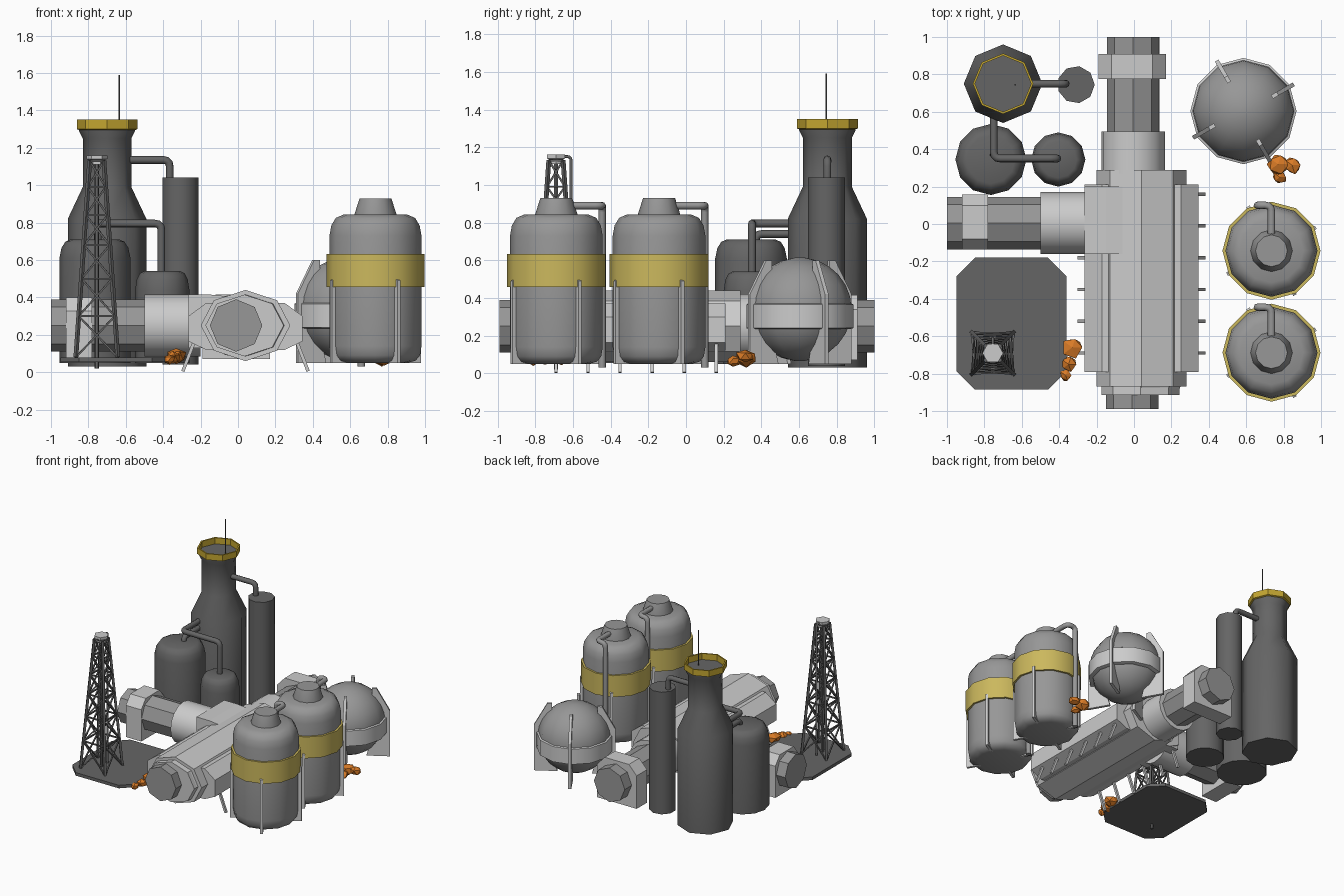
import bpy, bmesh, math, random
from math import radians, sin, cos, pi
from mathutils import Vector, Matrix

if "Cube" in bpy.data.objects:
    bpy.data.objects.remove(bpy.data.objects["Cube"])
random.seed(4)


def material(name, colour):
    m = bpy.data.materials.new(name)
    m.use_nodes = True
    m.diffuse_color = (*colour, 1)
    node = next(n for n in m.node_tree.nodes if n.type == "BSDF_PRINCIPLED")
    node.inputs["Base Color"].default_value = (*colour, 1)
    return m


DARK = material("dark grey", (.13, .13, .13))
MID = material("mid grey", (.31, .31, .31))
LIGHT = material("light grey", (.6, .6, .6))
YELLOW = material("pale yellow", (.6, .48, .11))
GOLD = material("deep yellow", (.55, .38, .03))
ORANGE = material("orange", (.7, .2, .02))


def finish(name, bm, mat, angle=0):
    bmesh.ops.recalc_face_normals(bm, faces=bm.faces)
    me = bpy.data.meshes.new(name)
    bm.to_mesh(me)
    bm.free()
    me.materials.append(mat)
    if angle:
        me.shade_smooth()
        me.set_sharp_from_angle(angle=radians(angle))
    ob = bpy.data.objects.new(name, me)
    bpy.context.collection.objects.link(ob)
    return ob


def lathe(name, profile, centre, mat, sides=8, axis="Z", angle=50, stretch=1, closed=False):
    """Turn (radius, height) points round an axis through centre."""
    turn = {"Z": Matrix(), "Y": Matrix.Rotation(-pi / 2, 4, "X"),
            "X": Matrix.Rotation(pi / 2, 4, "Y")}[axis]
    bm = bmesh.new()
    rings = []
    for r, h in profile:
        rings.append([bm.verts.new((r * cos(2 * pi * i / sides) * stretch,
                                    r * sin(2 * pi * i / sides), h)) for i in range(sides)])
    pairs = list(zip(rings, rings[1:]))
    if closed:
        pairs.append((rings[-1], rings[0]))
    else:
        bm.faces.new(rings[0])
        bm.faces.new(rings[-1])
    for a, b in pairs:
        for i in range(sides):
            j = (i + 1) % sides
            bm.faces.new((a[i], a[j], b[j], b[i]))
    bm.transform(Matrix.Translation(centre) @ turn)
    return finish(name, bm, mat, angle)


def prism(name, points, depth, matrix, mat):
    """Extrude a flat outline by depth along local z, then place it."""
    bm = bmesh.new()
    face = bm.faces.new([bm.verts.new((x, y, 0)) for x, y in points])
    new = bmesh.ops.extrude_face_region(bm, geom=[face])["geom"]
    bmesh.ops.translate(bm, vec=(0, 0, depth), verts=[v for v in new if isinstance(v, bmesh.types.BMVert)])
    bm.transform(matrix)
    return finish(name, bm, mat)


def upright(x, y, heading=0):
    """Local x goes outward along heading, local y goes up."""
    return Matrix.Translation((x, y, 0)) @ Matrix.Rotation(heading, 4, "Z") @ Matrix.Rotation(pi / 2, 4, "X")


def pipe(name, path, radius, mat, bend=.035):
    """Round tube with softened corners."""
    p = [Vector(v) for v in path]
    pts = [p[0]]
    for a, b, c in zip(p, p[1:], p[2:]):
        s, e = b + (a - b).normalized() * bend, b + (c - b).normalized() * bend
        pts += [s.lerp(b, t).lerp(b.lerp(e, t), t) for t in (0, .33, .67, 1)]
    pts.append(p[-1])
    bm = bmesh.new()
    rings = []
    side = None
    for i, v in enumerate(pts):
        d = (pts[min(i + 1, len(pts) - 1)] - pts[max(i - 1, 0)]).normalized()
        side = d.orthogonal() if side is None else side - d * side.dot(d)
        side.normalize()
        up = d.cross(side)
        rings.append([bm.verts.new(v + radius * (side * cos(k * pi / 4) + up * sin(k * pi / 4))) for k in range(8)])
    for a, b in zip(rings, rings[1:]):
        for k in range(8):
            bm.faces.new((a[k], a[k - 1], b[k - 1], b[k]))
    bm.faces.new(rings[0])
    bm.faces.new(rings[-1])
    return finish(name, bm, mat, 50)


def struts(name, ends, width, mat):
    """Many straight square bars in one object."""
    bm = bmesh.new()
    for a, b in ends:
        a, b = Vector(a), Vector(b)
        d = b - a
        m = Matrix.Translation((a + b) / 2) @ d.to_track_quat("Z", "Y").to_matrix().to_4x4()
        bmesh.ops.create_cube(bm, size=1, matrix=m @ Matrix.Diagonal((width, width, d.length, 1)))
    return finish(name, bm, mat)


# Refinery tower with rim and aerial
TX, TY = -.7, .75
lathe("tower", [(.21, .03), (.21, .82), (.13, .99), (.13, 1.25), (.15, 1.29), (.15, 1.3)], (TX, TY, 0), DARK)
lathe("tower_rim", [(.15, 1.295), (.162, 1.3), (.162, 1.35), (.15, 1.35)], (TX, TY, 0), GOLD, angle=0, closed=True)
lathe("aerial", [(.005, 1.28), (.005, 1.59)], (-.635, .745, 0), DARK, 6)
lathe("column", [(.1, .04), (.1, 1.04)], (-.31, .745, 0), DARK, 9)


def dome_tank(name, r, top, centre):
    lathe(name, [(r, .05), (r, top - .1), (r * .94, top - .045), (r * .83, top - .012), (r * .68, top)],
          centre, DARK, 12)


dome_tank("large_side_tank", .19, .71, (-.765, .345, 0))
dome_tank("small_side_tank", .145, .54, (-.405, .345, 0))
pipe("column_pipe", [(-.65, .75, 1.135), (-.365, .75, 1.135), (-.365, .75, 1.02)], .021, DARK)
pipe("small_tank_pipe", [(-.75, .6, .795), (-.75, .35, .795), (-.41, .35, .795), (-.41, .35, .5)], .021, DARK)
pipe("large_tank_pipe", [(-.75, .6, .74), (-.75, .37, .74), (-.75, .37, .68)], .021, DARK)

# Main hall, side bays and legs
HX, HZ = .04, .25
lathe("main_hall", [(.155, -.91), (.165, -.87), (.19, -.87), (.19, .29)], (HX, 0, HZ), LIGHT, axis="Y",
      angle=0, stretch=1.26)
lathe("hall_front_flange", [(.165, -.915), (.165, -.86)], (HX - .005, 0, HZ), LIGHT, axis="Y", angle=0, stretch=1.27)
half = [(.21, .37), (.305, .3), (.305, .165), (.21, .12)]
bay = half + [(-x, z) for x, z in reversed(half)]
prism("side_bays", bay, 1.0, upright(HX, .21), LIGHT)
prism("junction_block", [(-.265, .13), (-.265, .415), (-.15, .415), (0, .4), (0, .13)], .36, upright(0, .2), LIGHT)
legs = [((HX + s * .275, y, .16), (HX + s * .335, y, .005))
        for s in (-1, 1) for y in [-.69 + .17 * i for i in range(6)]]
struts("hall_legs", legs, .018, LIGHT)

# Connecting tubes with collars
TUBE = .14
lathe("front_port", [(TUBE, -.99), (TUBE, -.9)], (-.01, 0, HZ), MID, axis="Y", angle=0)
lathe("rear_tube", [(TUBE, .28), (TUBE, 1)], (-.005, 0, HZ), MID, axis="Y", angle=0)
lathe("rear_sleeve", [(.17, .27), (.17, .495)], (-.005, 0, HZ), LIGHT, 16, "Y")
lathe("left_side_tube", [(TUBE, -1), (TUBE, -.2)], (0, .005, HZ), MID, axis="X", angle=0)
lathe("left_side_sleeve", [(.165, -.5), (.165, -.2)], (0, .005, HZ), LIGHT, 16, "X")
collar = [(-.18, .07), (.18, .07), (.18, .34), (.11, .415), (-.11, .415), (-.18, .34)]
prism("rear_collar", collar, .135, upright(-.01, .91), LIGHT)
prism("side_collar", [(x * .82, z * .96) for x, z in collar], .14, upright(-.92, .01, pi / 2), LIGHT)

# Sphere tank with equator band and four plate fins
SX, SY, SZ = .585, .604, .34
ball = [(.275 * cos(radians(a)), .275 * sin(radians(a))) for a in range(-84, 85, 14)]
lathe("sphere_tank", ball, (SX, SY, SZ), MID, 12)
lathe("sphere_band", [(.268, -.105), (.284, -.1), (.284, .025), (.276, .03)], (SX, SY, SZ), LIGHT, 12)
for k in range(4):
    prism(f"sphere_fin_{k + 1}", [(.13, .05), (.305, .05), (.305, .42), (.205, .6), (.17, .6), (.17, .2)],
          .022, upright(SX, SY, radians(30 + 90 * k)), LIGHT)

# Two storage tanks with bands, fins and drain pipes
for label, y in (("rear", -.143), ("front", -.688)):
    c = (.735, y, 0)
    lathe(label + "_storage_tank", [(.17, .05), (.215, .062), (.238, .09), (.246, .14), (.246, .73), (.236, .785),
                                    (.212, .825), (.17, .843)], c, MID, 12)
    lathe(label + "_tank_band", [(.244, .457), (.262, .457), (.262, .632), (.244, .632)], c, YELLOW, 12, closed=True)
    lathe(label + "_tank_cap", [(.112, .83), (.112, .845), (.085, .93)], c, MID, 12)
    for k in range(4):
        prism(f"{label}_tank_fin_{k + 1}", [(.16, .05), (.268, .05), (.268, .49), (.23, .51), (.16, .4)],
              .02, upright(.735, y, radians(30 + 90 * k)), LIGHT)
    e = y + .243
    pipe(label + "_tank_pipe", [(.735, y, .89), (.735, e, .89), (.66, e, .89), (.66, e, .03)], .02, MID)

# Drill pad
px, py, cut = .295, .353, .1
pad = [(px, py - cut), (px - cut, py), (cut - px, py), (-px, py - cut),
       (-px, cut - py), (cut - px, -py), (px - cut, -py), (px, cut - py)]
prism("drill_pad", pad, .025, Matrix.Translation((-.655, -.533, .055)), DARK)

# Lattice derrick
DX, DY = -.755, -.69
levels = [.08, .3, .5, .68, .84, .99, 1.13]


def corner(k, z):
    h = .112 - .074 * (z - .08) / 1.05
    sx, sy = ((1, 1), (-1, 1), (-1, -1), (1, -1))[k % 4]
    return (DX + sx * h, DY + sy * h, z)


struts("derrick_posts", [(corner(k, .08), corner(k, 1.13)) for k in range(4)], .018, DARK)
braces = []
for lo, hi in zip(levels, levels[1:]):
    for k in range(4):
        braces += [(corner(k, lo), corner(k + 1, hi)), (corner(k + 1, lo), corner(k, hi)),
                   (corner(k, hi), corner(k + 1, hi))]
struts("derrick_braces", braces, .01, DARK)
lathe("derrick_cap", [(.04, 1.11), (.04, 1.135), (.056, 1.14), (.056, 1.16)], (DX, DY, 0), LIGHT, 6, angle=0)
lathe("drill_rod", [(.012, .02), (.012, 1.12)], (DX, DY, 0), DARK, 6)
pipe("derrick_hose", [(DX, DY, 1.15), (DX, -.61, 1.15), (DX, -.61, .08)], .008, DARK, .02)

# Ore boulders
ores = [(-.33, -.66, .085, .062), (-.35, -.75, .075, .045), (-.365, -.81, .07, .035),
        (.77, .32, .085, .062), (.845, .315, .09, .05), (.78, .25, .065, .042)]
for n, (x, y, z, r) in enumerate(ores):
    bm = bmesh.new()
    bmesh.ops.create_icosphere(bm, subdivisions=1, radius=r)
    for v in bm.verts:
        v.co *= random.uniform(.75, 1.15)
        v.co.z *= .8
    bm.transform(Matrix.Translation((x, y, z)))
    finish(f"ore_boulder_{n + 1}", bm, ORANGE)
